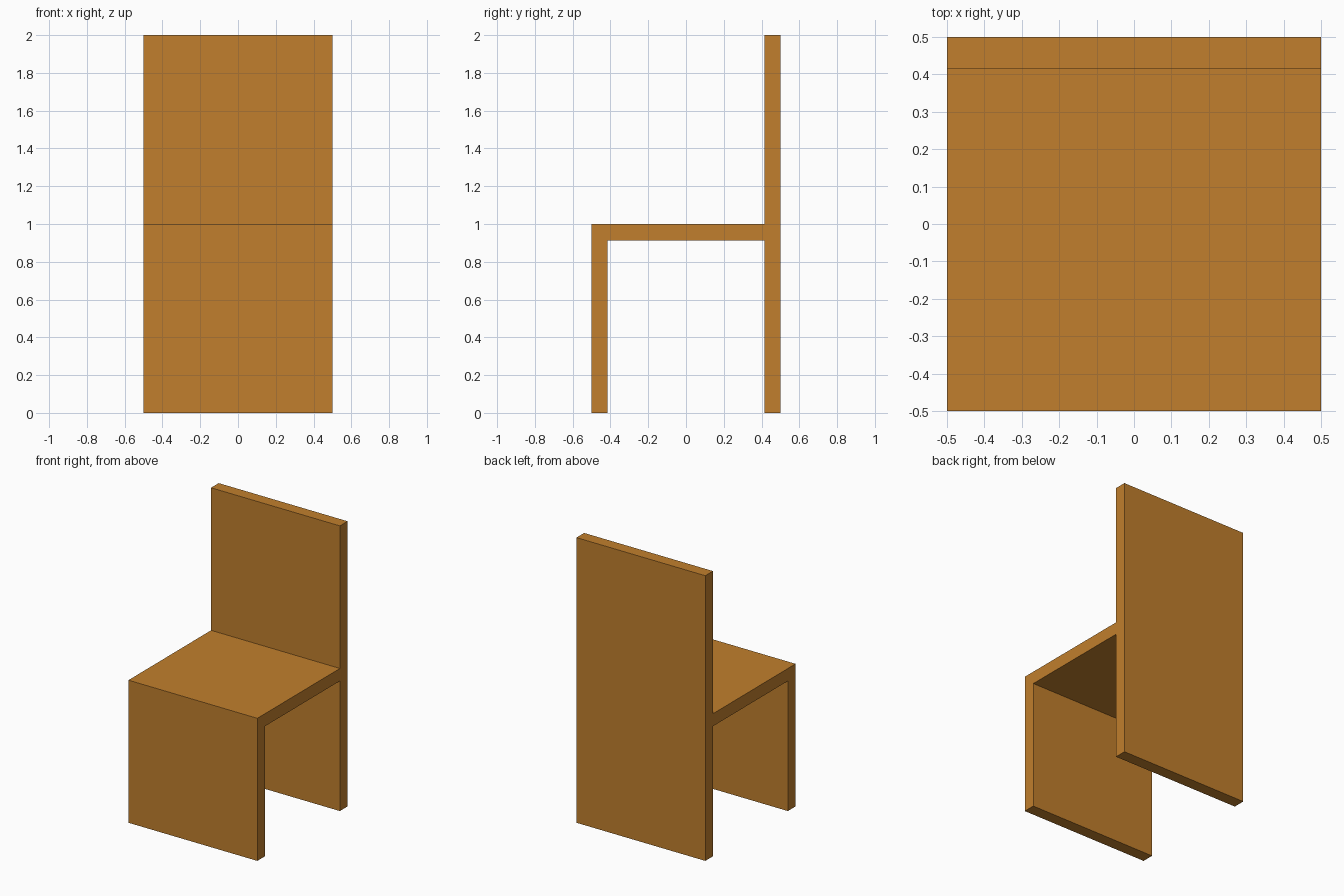
import bpy

if "Cube" in bpy.data.objects:
    bpy.data.objects.remove(bpy.data.objects["Cube"])

T = 0.085       # panel thickness
SEAT_T = 0.088  # seat thickness

wood = bpy.data.materials.new("warm wood")
wood.diffuse_color = (0.533, 0.212, 0.026, 1.0)
wood.use_nodes = True
wood.node_tree.nodes["Principled BSDF"].inputs["Base Color"].default_value = wood.diffuse_color


def panel(name, y0, y1, z0, z1):
    """Full-width flat board spanning the given y and z ranges."""
    bpy.ops.mesh.primitive_cube_add(size=1, location=(0, (y0 + y1) / 2, (z0 + z1) / 2))
    ob = bpy.context.object
    ob.name = name
    ob.scale = (1.0, y1 - y0, z1 - z0)
    bpy.ops.object.transform_apply(location=False, rotation=False, scale=True)
    ob.data.materials.append(wood)
    return ob


# Front support board, up to the seat top
panel("front_leg", -0.5, -0.5 + T, 0.0, 1.0)
# Seat board between the front and back boards
panel("seat", -0.5 + T, 0.5 - T, 1.0 - SEAT_T, 1.0)
# Back support and backrest, stacked flush
panel("back_leg", 0.5 - T, 0.5, 0.0, 1.0)
panel("backrest", 0.5 - T, 0.5, 1.0, 2.0)
